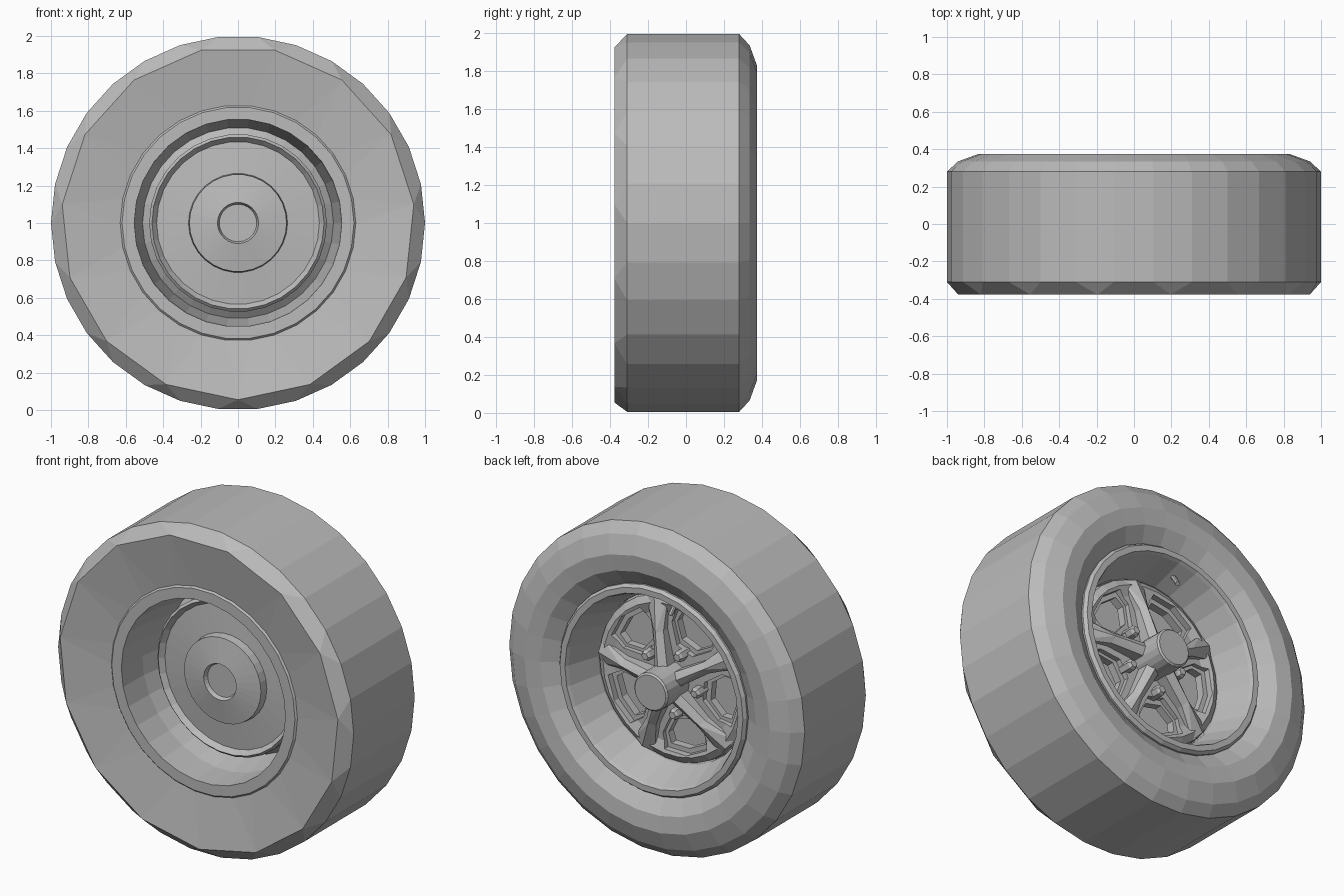
import bpy, bmesh
from math import cos, sin, radians, pi
from mathutils import Vector

old = bpy.data.objects.get("Cube")
if old:
    bpy.data.objects.remove(old)

grey = bpy.data.materials.new("mid_grey")
grey.use_nodes = True
grey.diffuse_color = (0.5, 0.5, 0.5, 1)
grey.node_tree.nodes["Principled BSDF"].inputs["Base Color"].default_value = (0.5, 0.5, 0.5, 1)

AXLE = Vector((0, 0, 1))
SPOKE_ANGLES = [5 + 72 * k for k in range(5)]
GAP_ANGLES = [a + 36 for a in SPOKE_ANGLES]


def polar(r, deg, y):
    a = radians(deg)
    return Vector((r * cos(a), y, r * sin(a))) + AXLE


def finish(bm, name, helper=False):
    bmesh.ops.remove_doubles(bm, verts=bm.verts, dist=0.0005)
    bmesh.ops.recalc_face_normals(bm, faces=bm.faces)
    me = bpy.data.meshes.new(name)
    bm.to_mesh(me)
    bm.free()
    ob = bpy.data.objects.new(name, me)
    bpy.context.collection.objects.link(ob)
    me.materials.append(grey)
    ob.hide_render = helper
    ob.hide_viewport = helper
    return ob


def lathe(name, profile, sides=30, coarse=(), closed=True):
    """Spin (radius, y) points about the axle; coarse rings have half the sides."""
    bm = bmesh.new()
    step = 360 / sides
    rings = []
    for i, (r, y) in enumerate(profile):
        rings.append([bm.verts.new(polar(r, (k - k % 2 + 0.5 if i in coarse else k) * step, y))
                      for k in range(sides)])
    pairs = list(zip(rings, rings[1:]))
    if closed:
        pairs.append((rings[-1], rings[0]))
    for a, b in pairs:
        for k in range(sides):
            n = (k + 1) % sides
            bm.faces.new((a[k], a[n], b[n], b[k]))
    bmesh.ops.dissolve_degenerate(bm, dist=0.0005, edges=bm.edges)
    return finish(bm, name)


def hulls(name, solids, helper=False):
    """Join several convex solids, each given by its corner points."""
    bm = bmesh.new()
    for pts in solids:
        vs = [bm.verts.new(p) for p in pts]
        bmesh.ops.convex_hull(bm, input=vs)
    bmesh.ops.dissolve_limit(bm, angle_limit=0.01, verts=bm.verts, edges=bm.edges)
    return finish(bm, name, helper)


# Tyre: faceted dished front wall, rounded back wall
lathe("tyre", [(0.63, -0.325), (0.945, -0.377), (1, -0.31), (1, 0.28), (0.94, 0.335),
               (0.83, 0.375), (0.73, 0.365), (0.66, 0.32), (0.63, 0.30)], coarse=(1,))

# Rim barrel with a lip on each side
lathe("rim", [(0.635, -0.32), (0.62, -0.335), (0.555, -0.335), (0.55, -0.14), (0.51, 0.05),
              (0.51, 0.12), (0.575, 0.315), (0.585, 0.335), (0.62, 0.335), (0.635, 0.315)])

# Brake drum with stepped hub and shallow centre recess
lathe("brake_drum", [(0, 0.02), (0.47, 0.02), (0.475, -0.10), (0.46, -0.115), (0.435, -0.085),
                     (0.265, -0.10), (0.26, -0.15), (0.11, -0.175), (0.10, -0.15), (0, -0.15)],
      closed=False)

# Wheel face: shallow dish with windows cut between the spokes
face = lathe("wheel_face", [(0.475, 0.02), (0.512, 0.05), (0.50, 0.12), (0.46, 0.145),
                            (0.40, 0.125), (0.15, 0.135), (0, 0.135), (0, 0.06), (0.42, 0.05)],
             closed=True)


def window(mid, grow, y0, y1):
    outline = [(0.25 - grow, -13), (0.25 - grow, 13), (0.35, 21), (0.41 + grow, 17),
               (0.42 + grow, 0), (0.41 + grow, -17), (0.35, -21)]
    return [polar(r, mid + a * (1 + 5 * grow), y) for r, a in outline for y in (y0, y1)]


for label, grow, y0 in (("window_recess", 0.03, 0.10), ("window_hole", 0, -0.1)):
    cutter = hulls(label + "_cutter", [window(a, grow, y0, 0.3) for a in GAP_ANGLES], helper=True)
    mod = face.modifiers.new(label, "BOOLEAN")
    mod.operation = "DIFFERENCE"
    mod.solver = "EXACT"
    mod.object = cutter


# Ridged spokes that flare where they meet the dish
def spoke(mid):
    out = Vector((cos(radians(mid)), 0, sin(radians(mid))))
    side = Vector((-out.z, 0, out.x))
    sections = [(0.05, 0.045, 0.09, 0.25), (0.30, 0.035, 0.09, 0.20), (0.49, 0.075, 0.07, 0.15)]
    parts = []
    for a, b in zip(sections, sections[1:]):
        pts = []
        for r, w, low, top in (a, b):
            for s, y in ((-w, low), (w, low), (-w, top - 0.03), (w, top - 0.03), (0, top)):
                pts.append(AXLE + out * r + side * s + Vector((0, y, 0)))
        parts.append(pts)
    return parts


hulls("spokes", [p for a in SPOKE_ANGLES for p in spoke(a)])

# Hub cap on the outer side
lathe("hub_cap", [(0, 0.10), (0.115, 0.10), (0.115, 0.335), (0.105, 0.345), (0, 0.345)],
      sides=20, closed=False)


# Hexagonal lug nuts between the spokes
def nut(mid):
    c = polar(0.19, mid, 0)
    return [c + Vector((r * cos(k * pi / 3), y, r * sin(k * pi / 3)))
            for k in range(6) for r, y in ((0.033, 0.10), (0.033, 0.18), (0.022, 0.195))]


hulls("lug_nuts", [nut(a) for a in GAP_ANGLES])

# Valve stem slanting out of the barrel
bpy.ops.mesh.primitive_cylinder_add(vertices=8, radius=0.014, depth=0.12)
valve = bpy.context.object
valve.name = "valve_stem"
valve.location = polar(0.525, 100, 0.24)
valve.rotation_mode = "QUATERNION"
valve.rotation_quaternion = Vector((0.1, 0.6, -0.8)).to_track_quat("Z", "Y")
valve.data.materials.append(grey)
